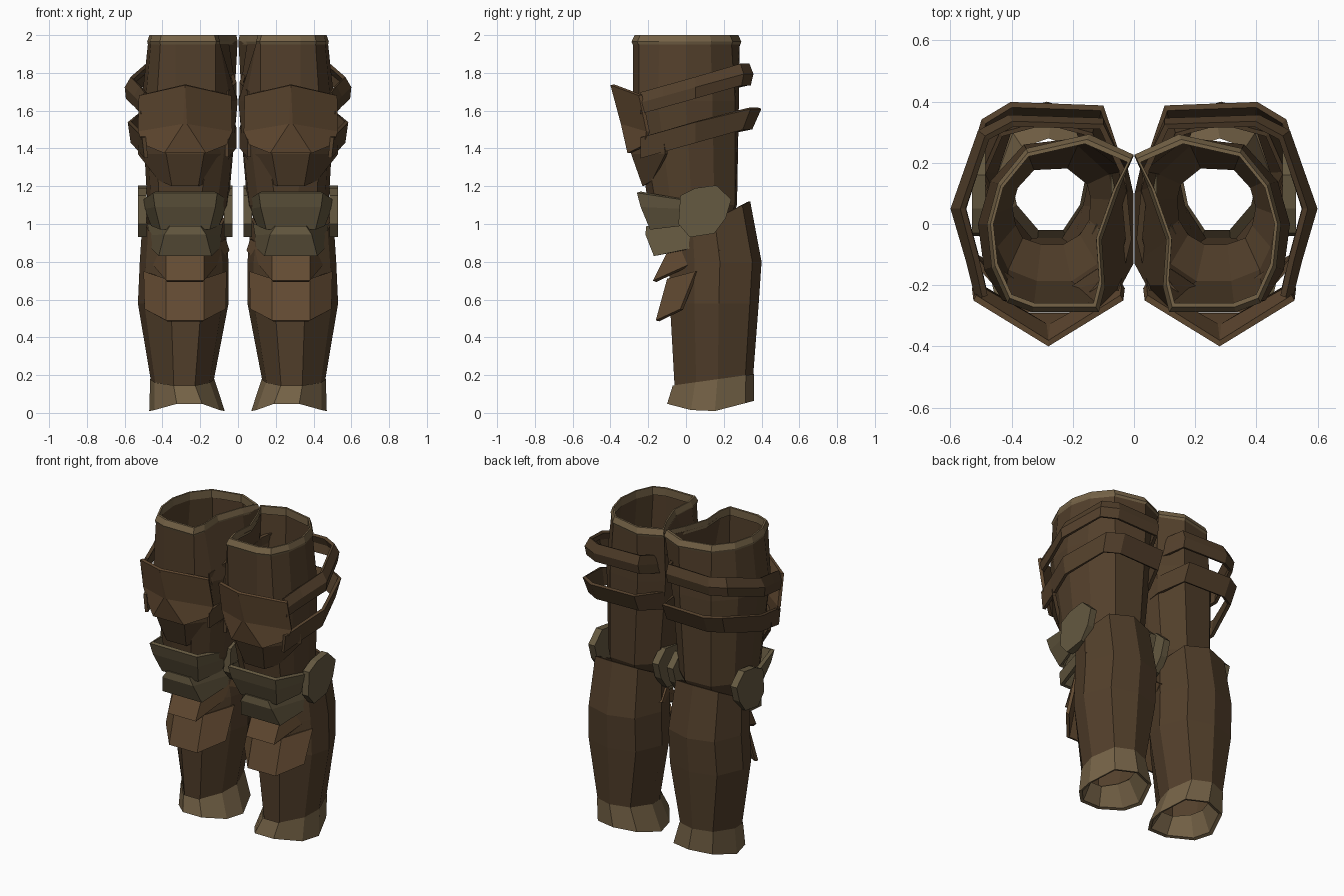
import bpy, bmesh
from mathutils import Vector

if "Cube" in bpy.data.objects:
    bpy.data.objects.remove(bpy.data.objects["Cube"])

CX = 0.28  # centre line of one leg; everything is mirrored across x = 0


def material(name, rgb):
    m = bpy.data.materials.new(name)
    m.diffuse_color = (*rgb, 1)
    m.use_nodes = True
    m.node_tree.nodes["Principled BSDF"].inputs["Base Color"].default_value = m.diffuse_color
    return m


LEATHER = material("dark_leather", (0.085, 0.05, 0.024))
BROWN = material("brown_leather", (0.125, 0.07, 0.032))
TRIM = material("trim", (0.18, 0.125, 0.063))
METAL = material("knee_metal", (0.13, 0.10, 0.052))


def loft(name, rows, mat, closed=True, caps=False, thick=0):
    """Skin equal-length rows of points, then mirror to the other leg."""
    bm = bmesh.new()
    vs = [[bm.verts.new(p) for p in r] for r in rows]
    n = len(rows[0])
    for a, b in zip(vs, vs[1:]):
        for i in range(n if closed else n - 1):
            j = (i + 1) % n
            bm.faces.new((a[i], a[j], b[j], b[i]))
    if caps:
        bm.faces.new(vs[0])
        bm.faces.new(vs[-1])
    bmesh.ops.remove_doubles(bm, verts=bm.verts, dist=0.0005)
    bmesh.ops.recalc_face_normals(bm, faces=bm.faces)
    if not caps:  # open shells: turn the normals away from the leg axis
        out = 0
        for f in bm.faces:
            c = f.calc_center_median()
            out += f.normal.dot(c - Vector((CX, 0.08, c.z)))
        if out < 0:
            bmesh.ops.reverse_faces(bm, faces=bm.faces)
    me = bpy.data.meshes.new(name)
    bm.to_mesh(me)
    bm.free()
    me.materials.append(mat)
    ob = bpy.data.objects.new(name, me)
    bpy.context.collection.objects.link(ob)
    if thick:
        s = ob.modifiers.new("thickness", 'SOLIDIFY')
        s.thickness, s.offset = thick, -1
    m = ob.modifiers.new("other_leg", 'MIRROR')
    m.use_mirror_merge = False
    return ob


def level(pts, z, s=1.0, c=(CX, 0.0), sy=None):
    """Horizontal ring, scaled about a centre and kept on its own side."""
    sy = sy or s
    return [(max(c[0] + (x - c[0]) * s, 0.002), c[1] + (y - c[1]) * sy, z) for x, y in pts]


# thigh tube with pinched inner-back corner
top = [(0, .22), (.15, .285), (.35, .24), (.44, .13), (.475, 0), (.46, -.14),
       (.41, -.25), (.33, -.28), (.12, -.28), (.10, -.2), (.11, -.05), (.05, .12)]
mid = [(.02, .18), (.15, .28), (.36, .26), (.47, .14), (.51, 0), (.49, -.15),
       (.43, -.25), (.33, -.28), (.12, -.27), (.04, -.2), (.002, -.13), (.002, .1)]
low = [(.07, .17), (.18, .27), (.36, .26), (.45, .15), (.48, .03), (.46, -.08),
       (.42, -.16), (.32, -.2), (.2, -.2), (.11, -.14), (.06, -.05), (.05, .08)]
loft("thigh_guard", [level(top, 1.97), level(mid, 1.65), level(low, 1.1),
                     level(low, .93, .66, (CX, .09), .58)], LEATHER, thick=0.015)
loft("thigh_rim", [level(top, 1.95, 1.01), level(top, 1.965, 1.03), level(top, 2.0, .97),
                   level(top, 2.0, .92), level(top, 1.95, .92)], TRIM)

# thigh straps: open bands from the plate's outer edge round the back to its inner edge
strap = [(.52, -.24), (.55, -.12), (.60, .05), (.51, .30), (.41, .35), (.10, .34),
         (.03, .18), (.008, -.05), (.05, -.22)]


def strap_ring(z, wide, back, h):
    return [(CX + (x - CX) * wide if x > CX else x, y * back if y > .2 else y,
             z + .28 * min(y, .3) + h) for x, y in strap]


loft("upper_strap", [strap_ring(1.70, .98, .98, -.05), strap_ring(1.70, 1.0, 1.02, .01),
                     strap_ring(1.70, .90, .96, .065)], LEATHER, closed=False, thick=0.02)
loft("lower_strap", [strap_ring(1.475, .90, 1.0, -.06), strap_ring(1.475, .95, 1.14, .05)],
     LEATHER, closed=False, thick=0.02)


def plate(name, rows, mat, thick=0.02):
    """Front plate; row = half width, edge y, middle y, edge z, middle z, middle half width."""
    pts = [[(CX - w, ye, ze), (CX - m, ym, zm), (CX + m, ym, zm), (CX + w, ye, ze)]
           for w, ye, ym, ze, zm, m in rows]
    return loft(name, pts, mat, closed=False, thick=thick)


# thigh front plates
plate("thigh_plate_lower", [(.25, -.12, -.29, 1.46, 1.44, .10), (.25, -.11, -.29, 1.37, 1.37, .10),
                            (.14, -.18, -.23, 1.23, 1.2, .07)], LEATHER)
plate("thigh_plate_upper", [(.245, -.25, -.40, 1.68, 1.735, 0), (.25, -.21, -.345, 1.49, 1.53, .01),
                            (.22, -.22, -.31, 1.42, 1.375, .11)], BROWN)

# knee cap in two lames
plate("knee_cap_upper", [(.22, -.03, -.26, 1.13, 1.165, .17), (.215, -.02, -.24, 1.08, 1.09, .16),
                         (.18, -.02, -.19, .99, .97, .13)], METAL, .025)
plate("knee_cap_lower", [(.20, .03, -.21, 1.0, .99, .08), (.19, .05, -.215, .94, .945, .11),
                         (.19, .07, -.17, .88, .83, .14)], METAL, .025)

# faceted discs on both sides of the knee
disc = [(-.03, 1.15), (.05, 1.19), (.16, 1.205), (.24, 1.13), (.21, 1.03),
        (.15, .95), (.02, .93), (-.04, 1.0)]
for name, x0, x1 in (("knee_disc_outer", .485, .53), ("knee_disc_inner", .075, .03)):
    loft(name, [[(x0, y, z) for y, z in disc], [(x1, y, z) for y, z in disc]], METAL, caps=True)

# shin: nine-sided profile fitted to boxes, height as a function of y
shape = [(-.4, -1), (.27, -1), (.86, -.45), (1, .1), (.7, .8), (0, 1), (-.7, .8), (-1, .1), (-.86, -.45)]


def boxed(x0, x1, y0, y1, zf):
    ring = [((x0 + x1) / 2 + u * (x1 - x0) / 2, (y0 + y1) / 2 + v * (y1 - y0) / 2) for u, v in shape]
    return [(x, y, zf(y)) for x, y in ring]


loft("shin_guard", [boxed(.13, .46, -.06, .355, lambda y: .14 + .14 * y),
                    boxed(.05, .53, -.085, .385, lambda y: .58),
                    boxed(.05, .52, -.09, .40, lambda y: .80),
                    boxed(.07, .505, -.08, .34, lambda y: .95 + .5 * y)], LEATHER, thick=0.015)
plate("shin_plate_lower", [(.22, .05, -.10, .75, .71, .1), (.215, -.03, -.16, .55, .49, .1)], BROWN)
plate("shin_plate_upper", [(.215, .10, -.10, .92, .85, .1), (.235, .18, -.175, .86, .70, .1)], BROWN)

# flared ankle cuff with an open sole
loft("ankle_cuff", [boxed(.125, .465, -.07, .36, lambda y: .155 + .14 * y),
                    boxed(.07, .47, -.10, .36, lambda y: max(0, .26 * abs(y - .10) - .004)),
                    boxed(.09, .45, -.08, .34, lambda y: .005 + .26 * abs(y - .10)),
                    boxed(.16, .40, -.02, .28, lambda y: .15)], TRIM)
